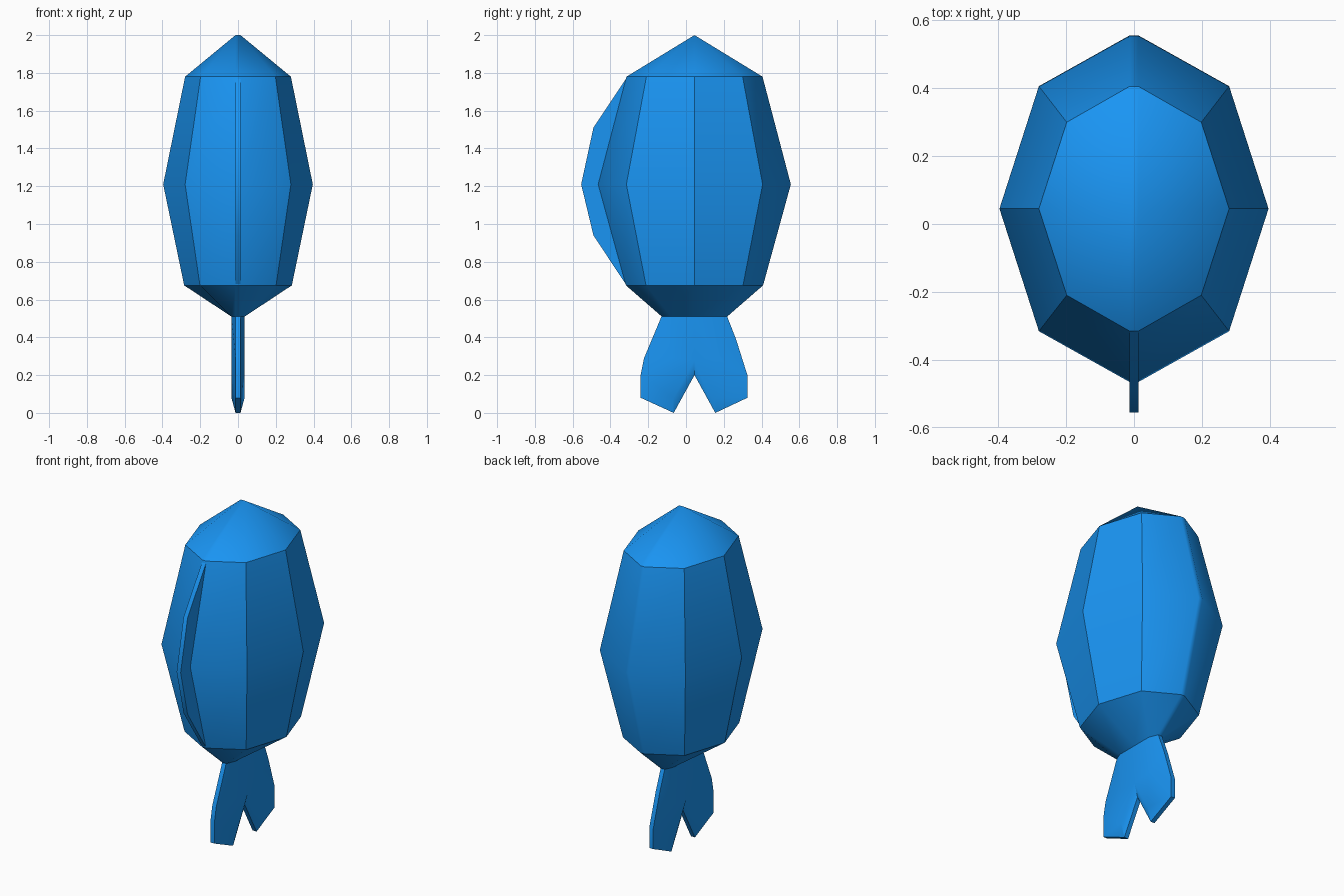
import bpy, bmesh, math

if "Cube" in bpy.data.objects:
    bpy.data.objects.remove(bpy.data.objects["Cube"])

CY = 0.045   # body axis in y
T = 0.013    # half thickness of thin edges

mat = bpy.data.materials.new("blue")
mat.diffuse_color = (0.01, 0.3, 0.9, 1)
mat.use_nodes = True
mat.node_tree.nodes["Principled BSDF"].inputs["Base Color"].default_value = mat.diffuse_color


def finish(bm, name):
    bmesh.ops.recalc_face_normals(bm, faces=bm.faces)
    me = bpy.data.meshes.new(name)
    bm.to_mesh(me)
    bm.free()
    ob = bpy.data.objects.new(name, me)
    ob.data.materials.append(mat)
    bpy.context.collection.objects.link(ob)
    bpy.ops.object.select_all(action='DESELECT')
    ob.select_set(True)
    bpy.context.view_layer.objects.active = ob
    bpy.ops.object.shade_smooth_by_angle(angle=math.radians(30))
    return ob


def mirrored_solid(name, pts, faces):
    """Closed solid from one side's (x, y, z) points, mirrored across x."""
    bm = bmesh.new()
    a = [bm.verts.new(p) for p in pts]
    b = [bm.verts.new((-p[0], p[1], p[2])) for p in pts]
    right = [bm.faces.new([a[i] for i in f]) for f in faces]
    rim = [e for f in right for e in f.edges if len(e.link_faces) == 1]
    twin = dict(zip(a, b))
    for f in faces:
        bm.faces.new([b[i] for i in reversed(f)])
    for e in rim:
        u, v = e.verts
        bm.faces.new((u, v, twin[v], twin[u]))
    return finish(bm, name)


# Body: stacked eight-sided rings with a narrow strip along front and back
def ring(bm, rx, ry, z, side=None):
    out = []
    for k in range(8):
        t = math.pi * k / 4
        x, y = rx * math.cos(t), CY + ry * math.sin(t)
        if k in (2, 6):
            s = 1 if k == 2 else -1
            out += [(s * T, y, z), (-s * T, y, z)]
        else:
            if side and k % 2:
                x = math.copysign(side, x)
            out.append((x, y, z))
    return [bm.verts.new(p) for p in out]


bm = bmesh.new()
rings = [ring(bm, 0.035, 0.173, 0.51, 0.035),
         ring(bm, 0.285, 0.363, 0.675),
         ring(bm, 0.396, 0.51, 1.21),
         ring(bm, 0.28, 0.36, 1.78)]
for lo, hi in zip(rings, rings[1:]):
    for i in range(10):
        j = (i + 1) % 10
        bm.faces.new((lo[i], lo[j], hi[j], hi[i]))
bm.faces.new(rings[0][::-1])
# pointed nose ending in a tiny ridge
tip = [bm.verts.new((s * T, CY, 2.0)) for s in (1, -1)]
top = rings[-1]
for i in range(10):
    j = (i + 1) % 10
    if i in (2, 7):
        u, v = (tip[0], tip[1]) if i == 2 else (tip[1], tip[0])
        bm.faces.new((top[i], top[j], v, u))
    else:
        bm.faces.new((top[i], top[j], tip[1 if 3 <= i <= 6 else 0]))
finish(bm, "body")

# Back fin: thin curved slab
fin = [(-0.31, 1.78), (-0.49, 1.51), (-0.555, 1.21), (-0.49, 0.94),
       (-0.315, 0.675), (-0.25, 0.75), (-0.25, 1.7)]
mirrored_solid("fin", [(T, y, z) for y, z in fin], [range(7)])

# Forked tail: thicker in the middle, bevelled at the tips and notch
W = 0.035
tail = [(T, -0.13, 0.51), (W, -0.077, 0.51), (W, CY, 0.51), (W, 0.167, 0.51), (T, 0.218, 0.51),
        (T, -0.222, 0.29), (W, -0.07, 0.29), (W, CY, 0.28), (W, 0.16, 0.29), (T, 0.265, 0.39),
        (T, -0.24, 0.20), (T, -0.24, 0.08), (W, -0.065, 0.08), (W, 0.155, 0.08),
        (T, 0.325, 0.08), (T, 0.325, 0.20),
        (T, -0.065, 0.0), (T, 0.155, 0.0), (T, CY, 0.20)]
tail_faces = [(0, 5, 6, 1), (1, 6, 7, 2), (2, 7, 8, 3), (3, 8, 9, 4),
              (5, 10, 6), (10, 11, 12, 6), (6, 12, 7), (7, 13, 8),
              (8, 15, 9), (8, 13, 14, 15),
              (11, 16, 12), (12, 16, 18, 7), (7, 18, 17, 13), (13, 17, 14)]
mirrored_solid("tail", tail, tail_faces)
